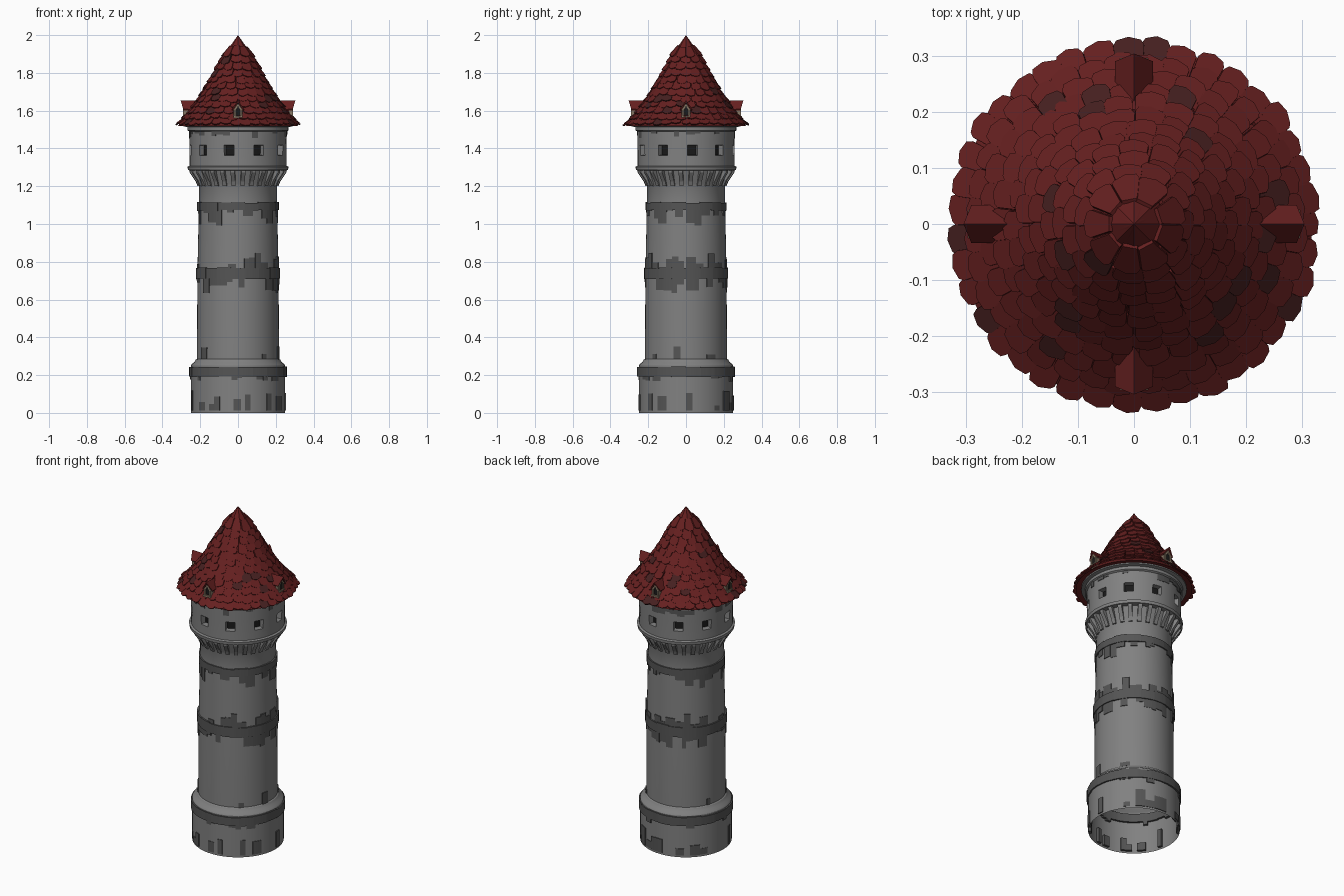
import bpy, bmesh, random
from math import sin, cos, pi, radians, hypot
from mathutils import Vector

if "Cube" in bpy.data.objects:
    bpy.data.objects.remove(bpy.data.objects["Cube"])

random.seed(7)


def material(name, rgb):
    m = bpy.data.materials.new(name)
    m.diffuse_color = (*rgb, 1)
    m.use_nodes = True
    m.node_tree.nodes["Principled BSDF"].inputs["Base Color"].default_value = m.diffuse_color
    return m


WALL = material("wall_grey", (0.22, 0.22, 0.22))
STONE = material("stone_dark", (0.09, 0.09, 0.09))
DARK = material("opening", (0.01, 0.01, 0.01))
RED = material("tile_red", (0.13, 0.014, 0.014))
RED2 = material("tile_dark", (0.06, 0.014, 0.014))
TAN = material("frame_tan", (0.25, 0.19, 0.13))


def finish(name, bm, mats, smooth=True, recalc=False):
    if recalc:
        bmesh.ops.recalc_face_normals(bm, faces=bm.faces)
    me = bpy.data.meshes.new(name)
    bm.to_mesh(me)
    bm.free()
    for m in mats:
        me.materials.append(m)
    ob = bpy.data.objects.new(name, me)
    bpy.context.collection.objects.link(ob)
    if smooth:
        bpy.ops.object.select_all(action='DESELECT')
        ob.select_set(True)
        bpy.context.view_layer.objects.active = ob
        bpy.ops.object.shade_smooth_by_angle(angle=radians(30))
    return ob


def polar(r, a, z):
    return Vector((r * cos(a), r * sin(a), z))


def lathe(prof, seg=60, off=0.0):
    """Revolve a bottom-to-top (r, z) profile; returns bmesh and faces[level][segment]."""
    bm = bmesh.new()
    rings = [[bm.verts.new(polar(r, off + 2 * pi * i / seg, z)) for i in range(seg)] for r, z in prof]
    faces = [[bm.faces.new((lo[i], lo[(i + 1) % seg], hi[(i + 1) % seg], hi[i])) for i in range(seg)]
             for lo, hi in zip(rings, rings[1:])]
    return bm, faces


def block(bm, a0, a1, z0, z1, r0, r1, steps=3):
    """Curved stone block hugging the wall."""
    secs = []
    for i in range(steps + 1):
        a = a0 + (a1 - a0) * i / steps
        secs.append([bm.verts.new(polar(r, a, z)) for r, z in ((r0, z0), (r1, z0), (r1, z1), (r0, z1))])
    for s, t in zip(secs, secs[1:]):
        for k in range(4):
            bm.faces.new((s[k], t[k], t[(k + 1) % 4], s[(k + 1) % 4]))
    bm.faces.new(secs[0])
    bm.faces.new(secs[-1][::-1])


def prism(bm, front, back):
    """Solid between two matching outlines."""
    f = [bm.verts.new(p) for p in front]
    b = [bm.verts.new(p) for p in back]
    n = len(f)
    out = [bm.faces.new(f), bm.faces.new(b[::-1])]
    out += [bm.faces.new((f[i], b[i], b[(i + 1) % n], f[(i + 1) % n])) for i in range(n)]
    return out


# Tower shaft, open at the bottom
bm, _ = lathe([(.25, 0), (.25, .25), (.245, .258), (.232, .268), (.224, .282), (.217, .286), (.215, .74),
               (.207, 1.1), (.206, 1.2), (.212, 1.215), (.236, 1.285)])
finish("tower_shaft", bm, [WALL])

# Upper drum with ten recessed windows
bm, faces = lathe([(.236, 1.283), (.265, 1.285), (.267, 1.303), (.256, 1.308), (.256, 1.363), (.257, 1.417),
                   (.258, 1.49), (.268, 1.496), (.268, 1.513), (.288, 1.517), (.288, 1.532)], off=radians(1.5))
holes = [faces[4][j] for j in range(60) if j % 6 < 2]
bm.normal_update()
bmesh.ops.inset_region(bm, faces=holes, thickness=0.002, depth=-0.03, use_even_offset=True)
for f in holes:
    f.material_index = 1
finish("upper_drum", bm, [WALL, DARK])

# Corbel brackets under the drum
bm = bmesh.new()
N = 28
for i in range(N):
    a = 2 * pi * (i + .5) / N
    t = Vector((-sin(a), cos(a), 0)) * .011
    side = [polar(r, a, z) for r, z in ((.2, 1.2), (.214, 1.2), (.224, 1.225), (.256, 1.272), (.258, 1.288), (.2, 1.288))]
    prism(bm, [p - t for p in side], [p + t for p in side])
finish("corbels", bm, [WALL], False, True)


# Stone bands made of slightly uneven blocks
def band(name, z0, z1, r, n):
    bm = bmesh.new()
    for i in range(n):
        j = random.uniform(-.0025, .0025)
        block(bm, 2 * pi * i / n, 2 * pi * (i + 1) / n, z0 + j, z1 + random.uniform(-.003, .003),
              r - .02, r + random.uniform(-.0015, .0015))
    finish(name, bm, [STONE], True, True)


band("base_band", .192, .243, .258, 20)
band("middle_band", .71, .768, .223, 18)
band("upper_band", 1.072, 1.115, .2155, 18)


# Exposed stone patches growing up or down from an edge
def patches(name, z, sign, r, chance, hmin, hmax):
    bm = bmesh.new()
    a = 0
    while a < 2 * pi - .1:
        w = random.uniform(.022, .055) / r
        if random.random() < chance:
            h = random.uniform(hmin, hmax) * sign
            block(bm, a, a + w, min(z, z + h), max(z, z + h), r - .015, r + random.uniform(.001, .005))
        a += w
    finish(name, bm, [STONE], True, True)


patches("base_stones", .012, 1, .25, .5, .025, .11)
patches("base_upper_stones", .195, -1, .25, .25, .01, .03)
patches("ledge_stones", .284, 1, .217, .22, .02, .08)
patches("middle_stones_low", .715, -1, .216, .6, .015, .085)
patches("middle_stones_high", .765, 1, .215, .55, .015, .085)
patches("upper_stones", 1.075, -1, .209, .6, .015, .085)
patches("drum_stones", 1.492, -1, .257, .4, .012, .045)

# Flared roof core
ROOF = [(.318, 1.52), (.277, 1.56), (.242, 1.605), (.198, 1.665), (.152, 1.74), (.102, 1.83), (.052, 1.92), (.01, 1.985)]
bm, _ = lathe([(.25, 1.53)] + ROOF, 48)
finish("roof_core", bm, [RED])


def on_roof(s):
    """Point (r, z) at distance s up the roof slope."""
    for (r0, z0), (r1, z1) in zip(ROOF, ROOF[1:]):
        d = hypot(r1 - r0, z1 - z0)
        if s <= d:
            break
        s -= d
    return Vector((r0 + (r1 - r0) * s / d, z0 + (z1 - z0) * s / d))


# Overlapping rounded roof tiles
bm = bmesh.new()
L, TH = .066, .007
for row in range(12):
    r_row = on_roof(row * .04).x
    n = max(9, round(2 * pi * r_row / .051))
    for i in range(n):
        s = row * .04 + random.uniform(-.008, .006)
        lo, hi = on_roof(s), on_roof(s + L)
        down = (lo - hi).normalized()
        a = 2 * pi * (i + .5 * (row % 2) + random.uniform(-.08, .08)) / n
        u, t = polar(1, a, 0), Vector((-sin(a), cos(a), 0))
        d = u * down.x + Vector((0, 0, down.y))
        nrm = u * -down.y + Vector((0, 0, down.x))
        o = polar(lo.x, a, lo.y)
        w = pi * r_row / n * random.uniform(.97, 1.12)
        wt = w * max(.5, hi.x / lo.x)
        lift, skew = random.uniform(.007, .013), random.uniform(-.004, .004)
        outline = [(-wt, -L), (-w, -.014), (-w * .8, -.003 + skew), (0, .004), (w * .8, -.003 - skew), (w, -.014), (wt, -L)]
        top = [o + t * x + d * y + nrm * (TH + lift * (1 + y / L)) for x, y in outline]
        dark = int(random.random() < .06)
        for f in prism(bm, top, [p - nrm * TH for p in top]):
            f.material_index = dark
finish("roof_tiles", bm, [RED, RED2], False, True)

# Pointed cap
bm = bmesh.new()
bmesh.ops.create_cone(bm, cap_ends=True, segments=8, radius1=.06, radius2=0, depth=.085)
bmesh.ops.translate(bm, verts=bm.verts, vec=(0, 0, 1.9575))
finish("roof_cap", bm, [RED], False)

# Four small gabled dormers
for k, side in enumerate(("front", "right", "back", "left")):
    a = -pi / 2 + k * pi / 2
    u, t = polar(1, a, 0), Vector((-sin(a), cos(a), 0))

    def P(r, x, z):
        return u * r + t * x + Vector((0, 0, z))

    bm = bmesh.new()

    def bar(pts, r0, r1, mat):
        for f in prism(bm, [P(r1, x, z) for x, z in pts], [P(r0, x, z) for x, z in pts]):
            f.material_index = mat

    # body, dark opening, frame
    bar([(-.023, 1.55), (.023, 1.55), (.023, 1.608), (0, 1.64), (-.023, 1.608)], .19, .284, 1)
    bar([(-.014, 1.572), (.014, 1.572), (.014, 1.605), (0, 1.622), (-.014, 1.605)], .27, .286, 2)
    bar([(-.025, 1.562), (.025, 1.562), (.025, 1.573), (-.025, 1.573)], .27, .296, 1)
    for m in (-1, 1):
        bar([(m * .013, 1.573), (m * .022, 1.573), (m * .022, 1.607), (m * .013, 1.607)], .27, .292, 1)
        bar([(m * .013, 1.604), (m * .024, 1.606), (0, 1.639), (0, 1.624)], .27, .292, 1)
        # roof slope, leaning forward at the ridge
        prism(bm, [P(.304, 0, 1.655), P(.29, m * .034, 1.608), P(.288, m * .03, 1.602), P(.3, 0, 1.642)],
              [P(.19, 0, 1.652), P(.19, m * .034, 1.606), P(.19, m * .03, 1.6), P(.19, 0, 1.64)])
    finish("dormer_" + side, bm, [RED, TAN, DARK], False, True)
